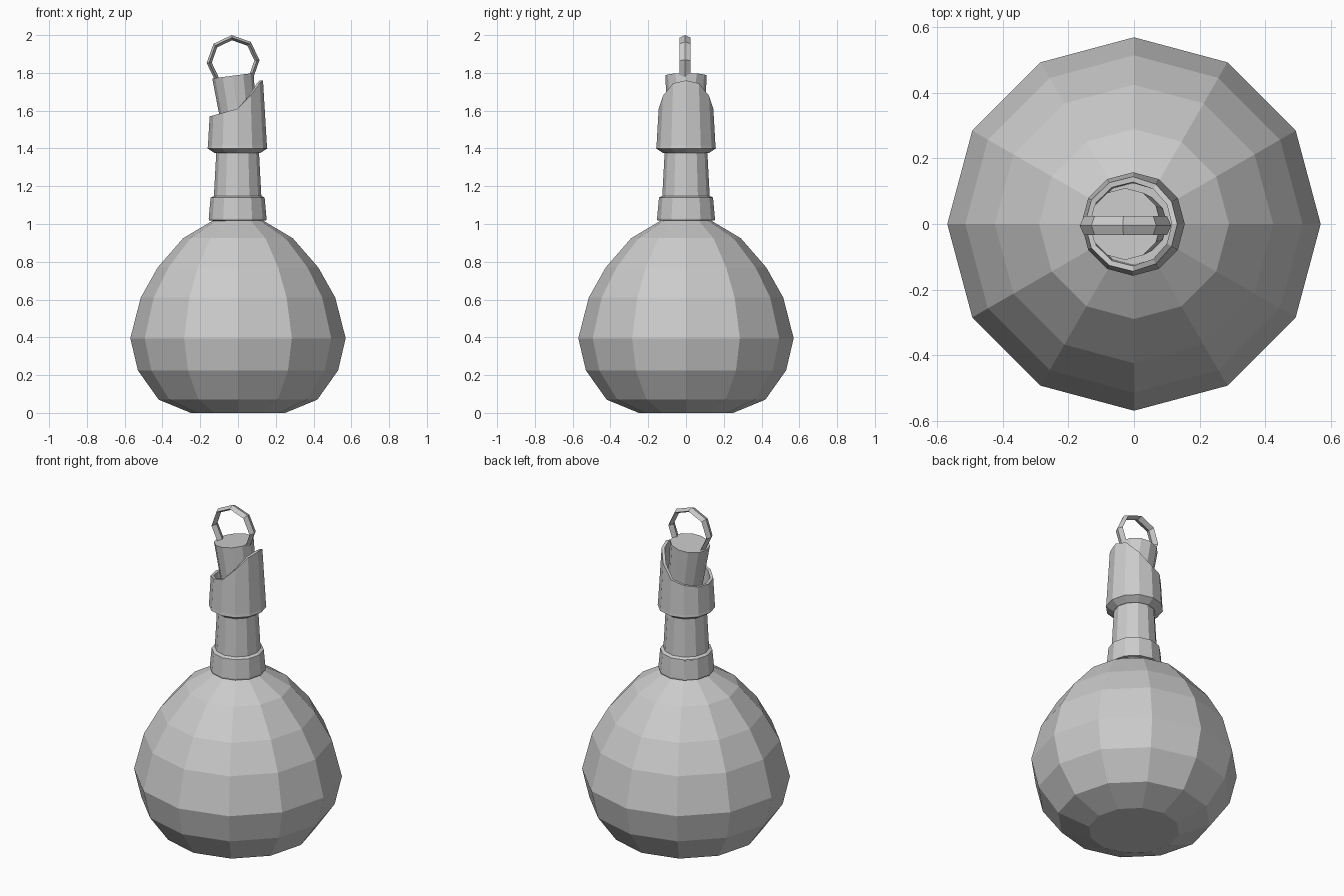
import bpy, bmesh
from math import cos, sin, pi, radians
from mathutils import Matrix, Vector

if "Cube" in bpy.data.objects:
    bpy.data.objects.remove(bpy.data.objects["Cube"])

SIDES = 12


def finish(name, bm):
    bmesh.ops.recalc_face_normals(bm, faces=bm.faces[:])
    mesh = bpy.data.meshes.new(name)
    bm.to_mesh(mesh)
    bm.free()
    obj = bpy.data.objects.new(name, mesh)
    bpy.context.collection.objects.link(obj)
    return obj


def skin(name, rings, loop=False):
    """Join rings of points with quads; cap the ends unless looped."""
    bm = bmesh.new()
    vr = [[bm.verts.new(p) for p in r] for r in rings]
    n = len(vr[0])
    pairs = list(zip(vr, vr[1:])) + ([(vr[-1], vr[0])] if loop else [])
    for a, b in pairs:
        for i in range(n):
            j = (i + 1) % n
            bm.faces.new((a[i], a[j], b[j], b[i]))
    if not loop:
        bm.faces.new(vr[0])
        bm.faces.new(vr[-1])
    return finish(name, bm)


def ring(r, z, cx=0.0):
    """Ring of points; z is a height or a list of heights per point."""
    pts = []
    for i in range(SIDES):
        a = 2 * pi * i / SIDES
        h = z[i] if isinstance(z, list) else z
        rad = r(h) if callable(r) else r
        pts.append((cx + rad * cos(a), rad * sin(a), h))
    return pts


# Round flask body
body = [(0.25, 0), (0.42, 0.07), (0.53, 0.225), (0.57, 0.395), (0.515, 0.61),
        (0.425, 0.77), (0.29, 0.925), (0.13, 1.02)]
skin("flask_body", [ring(r, z) for r, z in body])

# Neck and the collar at its foot
skin("neck", [ring(r, z, -0.002) for r, z in [(0.128, 1.0), (0.126, 1.14), (0.112, 1.4)]])
collar = [(0.12, 1.015), (0.152, 1.02), (0.153, 1.03), (0.143, 1.14), (0.122, 1.15)]
skin("neck_collar", [ring(r, z, -0.002) for r, z in collar])

# Small plate on one back-left facet of the collar
plate = []
for r_low, r_high in ((0.156, 0.146), (0.14, 0.13)):
    plate.append([(r * cos(radians(d)), r * sin(radians(d)), z)
                  for d, r, z in ((121, r_low, 1.025), (149, r_low, 1.025),
                                  (149, r_high, 1.135), (121, r_high, 1.135))])
skin("collar_plate", plate)

# Hollow spout with a slanted, swooping mouth
half = [1.76, 1.745, 1.68, 1.61, 1.59, 1.575, 1.57]
mouth = half + half[-2:0:-1]


def outer(z):
    return 0.158 - 0.063 * (z - 1.4)


skin("spout", [ring(0.105, 1.375, -0.003), ring(0.12, 1.375, -0.003),
               ring(0.158, 1.4, -0.003), ring(0.156, 1.415, -0.003),
               ring(outer, mouth, -0.003),
               ring(lambda z: outer(z) - 0.017, mouth, -0.003),
               ring(0.125, 1.48, -0.003)])

# Tilted tapered stopper
stopper = skin("stopper", [ring(0.095, -0.26), ring(0.11, 0)])
stopper.matrix_world = Matrix.Translation((-0.027, 0, 1.785)) @ Matrix.Rotation(radians(-7.5), 4, 'Y')

# Octagonal pull ring with a diamond cross-section
pull = []
for i in range(8):
    a = 2 * pi * i / 8 + radians(3)
    pull.append([(-0.026 + r * cos(a), y - 0.005, 1.86 + r * sin(a))
                 for r, y in ((0.14, 0), (0.127, 0.029), (0.113, 0), (0.127, -0.029))])
skin("pull_ring", pull, loop=True)
